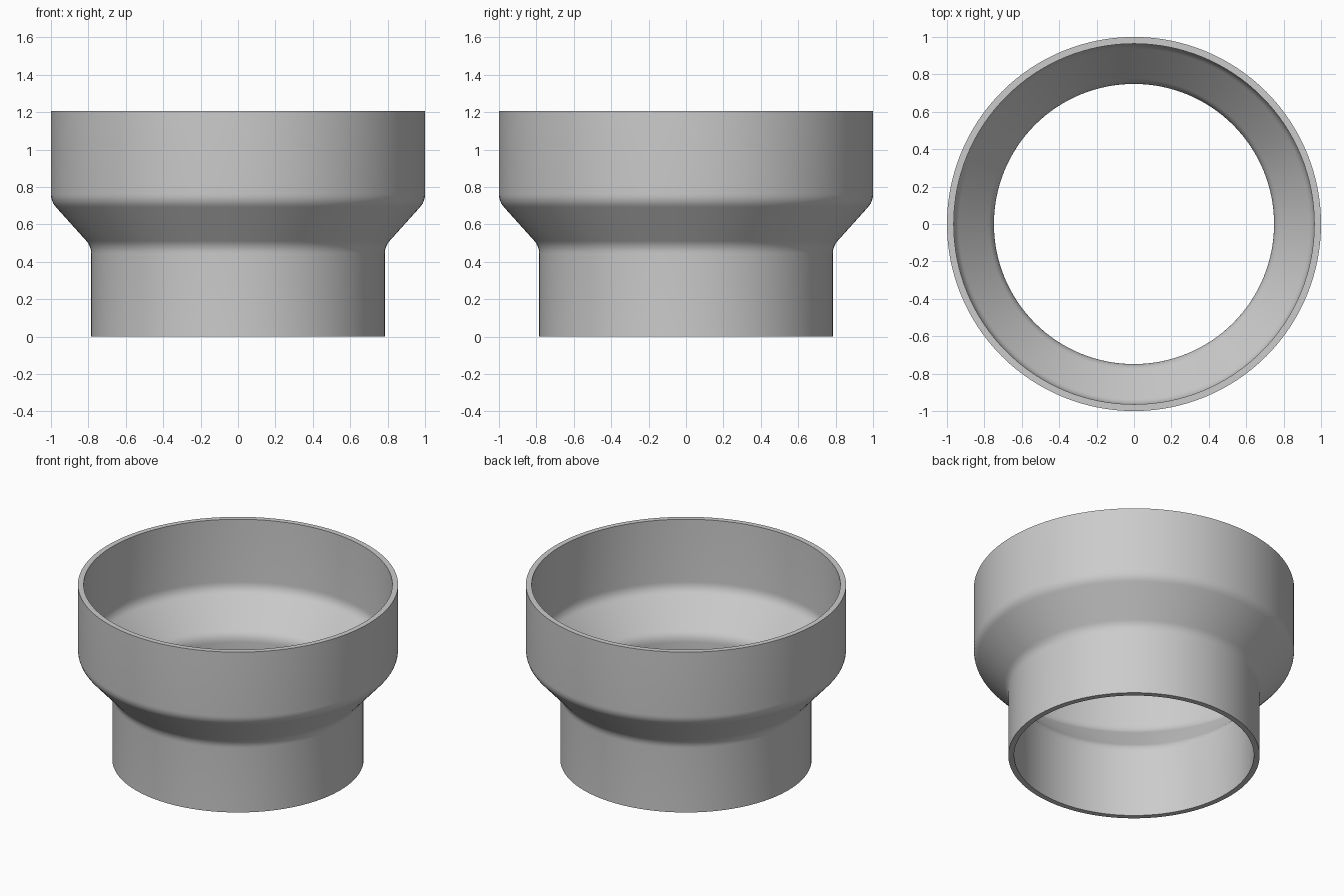
import bpy, bmesh, math
from mathutils import Vector

cube = bpy.data.objects.get("Cube")
if cube:
    bpy.data.objects.remove(cube)

SEGMENTS = 128
HEIGHT = 1.205
WALL = 0.036


def rounded(points, reach, steps=6):
    """Round the inner corners of an open (radius, height) path."""
    pts = [Vector(p) for p in points]
    path = [pts[0]]
    for a, b, c in zip(pts, pts[1:], pts[2:]):
        start = b + (a - b).normalized() * reach
        end = b + (c - b).normalized() * reach
        for i in range(steps + 1):
            t = i / steps
            path.append(start * (1 - t) ** 2 + b * 2 * t * (1 - t) + end * t ** 2)
    return path + [pts[-1]]


# Wall section: outside going up, then inside going down
outer = rounded([(0.785, 0), (0.785, 0.483), (1, 0.722), (1, HEIGHT)], 0.04)
lift = WALL * 0.384
r_low, r_high = 0.785 - WALL, 1 - WALL
inner = rounded([(r_low, 0), (r_low, 0.483 + lift), (r_high, 0.722 + lift), (r_high, HEIGHT)], 0.04)
section = outer + inner[::-1]

# Revolve the section into a closed ring
bm = bmesh.new()
rings = []
for i in range(SEGMENTS):
    a = 2 * math.pi * i / SEGMENTS
    rings.append([bm.verts.new((p.x * math.cos(a), p.x * math.sin(a), p.y)) for p in section])
n = len(section)
for i, ring in enumerate(rings):
    following = rings[(i + 1) % SEGMENTS]
    for j in range(n):
        k = (j + 1) % n
        bm.faces.new((ring[j], following[j], following[k], ring[k]))
bmesh.ops.recalc_face_normals(bm, faces=bm.faces)
mesh = bpy.data.meshes.new("pipe_reducer")
bm.to_mesh(mesh)
bm.free()

# Plain grey material
grey = bpy.data.materials.new("light_grey")
grey.use_nodes = True
grey.diffuse_color = (0.6, 0.6, 0.6, 1)
grey.node_tree.nodes["Principled BSDF"].inputs["Base Color"].default_value = (0.6, 0.6, 0.6, 1)
mesh.materials.append(grey)

reducer = bpy.data.objects.new("pipe_reducer", mesh)
bpy.context.collection.objects.link(reducer)
bpy.ops.object.select_all(action="DESELECT")
reducer.select_set(True)
bpy.context.view_layer.objects.active = reducer
bpy.ops.object.shade_smooth_by_angle(angle=math.radians(35))
